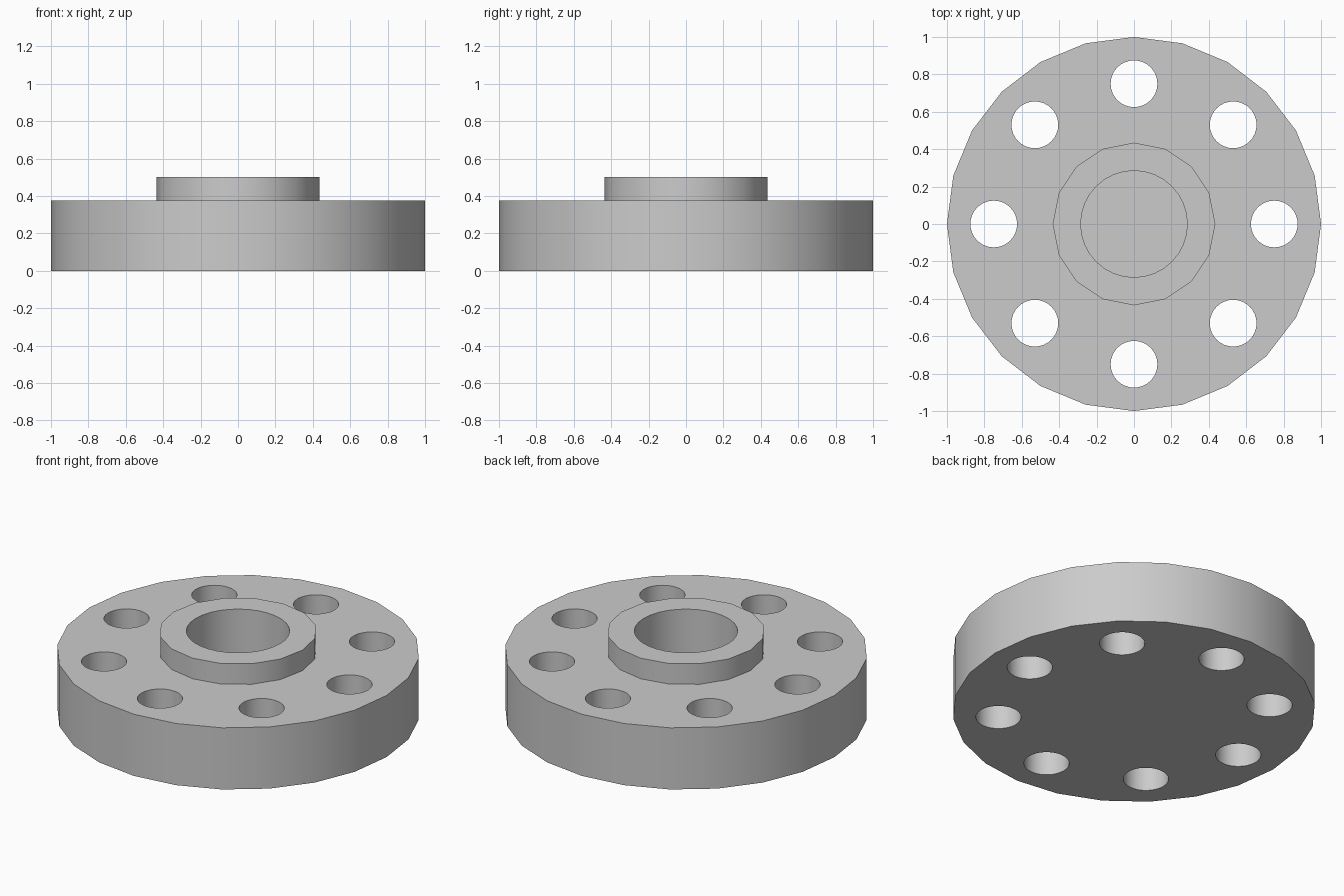
import bpy
import math

cube = bpy.data.objects.get("Cube")
if cube:
    bpy.data.objects.remove(cube, do_unlink=True)

# Single grey metal
grey = bpy.data.materials.new("grey_metal")
grey.use_nodes = True
colour = (0.6, 0.6, 0.6, 1)
grey.diffuse_color = colour
grey.node_tree.nodes["Principled BSDF"].inputs["Base Color"].default_value = colour


def cylinder(name, radius, bottom, top, sides, x=0, y=0):
    bpy.ops.mesh.primitive_cylinder_add(
        vertices=sides, radius=radius, depth=top - bottom,
        location=(x, y, (top + bottom) / 2))
    obj = bpy.context.object
    obj.name = name
    obj.data.materials.append(grey)
    return obj


def combine(target, other, operation):
    mod = target.modifiers.new(other.name, "BOOLEAN")
    mod.operation = operation
    mod.solver = "EXACT"
    mod.object = other
    bpy.ops.object.select_all(action="DESELECT")
    target.select_set(True)
    bpy.context.view_layer.objects.active = target
    bpy.ops.object.modifier_apply(modifier=mod.name)
    bpy.data.objects.remove(other, do_unlink=True)


# Disc with a raised hub
flange = cylinder("flange", 1.0, 0, 0.375, 24)
combine(flange, cylinder("hub", 0.435, 0.2, 0.5, 16), "UNION")

# Blind centre bore
combine(flange, cylinder("bore", 0.285, 0.125, 0.7, 32), "DIFFERENCE")

# Ring of bolt holes, all the way through
for i in range(8):
    a = i * math.tau / 8
    hole = cylinder("bolt_hole", 0.125, -0.2, 0.6, 32,
                    0.75 * math.cos(a), 0.75 * math.sin(a))
    combine(flange, hole, "DIFFERENCE")

# Smooth walls with crisp rims
bpy.ops.object.select_all(action="DESELECT")
flange.select_set(True)
bpy.context.view_layer.objects.active = flange
bpy.ops.object.shade_smooth_by_angle(angle=math.radians(30))
